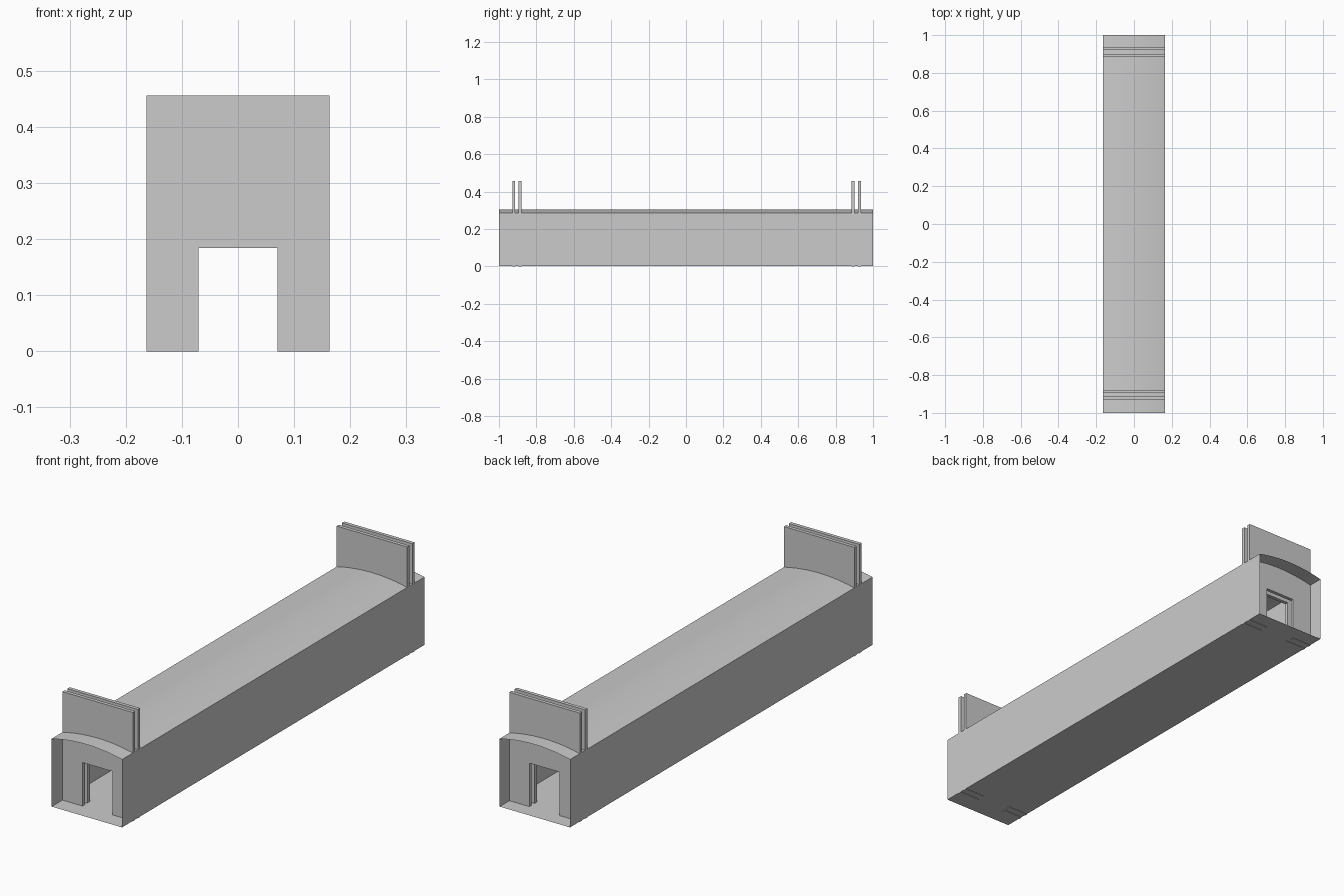
import bpy, bmesh, math

if "Cube" in bpy.data.objects:
    bpy.data.objects.remove(bpy.data.objects["Cube"])

HALF_W = 0.163
FLOOR_Z, EAVE_Z, CROWN_Z = 0.002, 0.286, 0.305


def extrude_profile(name, points, y0, y1, solid):
    """Sweep a closed XZ profile along y, optionally capping both ends."""
    bm = bmesh.new()
    a = [bm.verts.new((x, y0, z)) for x, z in points]
    b = [bm.verts.new((x, y1, z)) for x, z in points]
    n = len(points)
    for i in range(n):
        j = (i + 1) % n
        bm.faces.new((a[i], a[j], b[j], b[i]))
    if solid:
        bm.faces.new(a)
        bm.faces.new(b)
    bmesh.ops.recalc_face_normals(bm, faces=bm.faces[:])
    mesh = bpy.data.meshes.new(name)
    bm.to_mesh(mesh)
    bm.free()
    obj = bpy.data.objects.new(name, mesh)
    bpy.context.collection.objects.link(obj)
    return obj


# Open-ended thin shell: floor, side walls and shallow arched roof
rise = CROWN_Z - EAVE_Z
radius = (HALF_W ** 2 + rise ** 2) / (2 * rise)
half_angle = math.asin(HALF_W / radius)
SEG = 12
arch = []
for i in range(SEG + 1):
    t = half_angle * (1 - 2 * i / SEG)
    arch.append((radius * math.sin(t), CROWN_Z - radius + radius * math.cos(t)))
tunnel = extrude_profile("tunnel_shell",
                         [(-HALF_W, FLOOR_Z), (HALF_W, FLOOR_Z)] + arch,
                         -1, 1, False)
bpy.context.view_layer.objects.active = tunnel
tunnel.select_set(True)
bpy.ops.object.shade_smooth_by_angle(angle=math.radians(30))

# Paired end panels, each with a doorway, rising above the roof
DOOR_W, DOOR_Z, TOP_Z, THICK = 0.07, 0.184, 0.456, 0.015
panel = [(-HALF_W, 0), (-DOOR_W, 0), (-DOOR_W, DOOR_Z), (DOOR_W, DOOR_Z),
         (DOOR_W, 0), (HALF_W, 0), (HALF_W, TOP_Z), (-HALF_W, TOP_Z)]
for name, y in (("front_outer_panel", -0.921), ("front_inner_panel", -0.888),
                ("back_inner_panel", 0.893), ("back_outer_panel", 0.928)):
    extrude_profile(name, panel, y - THICK / 2, y + THICK / 2, True)
